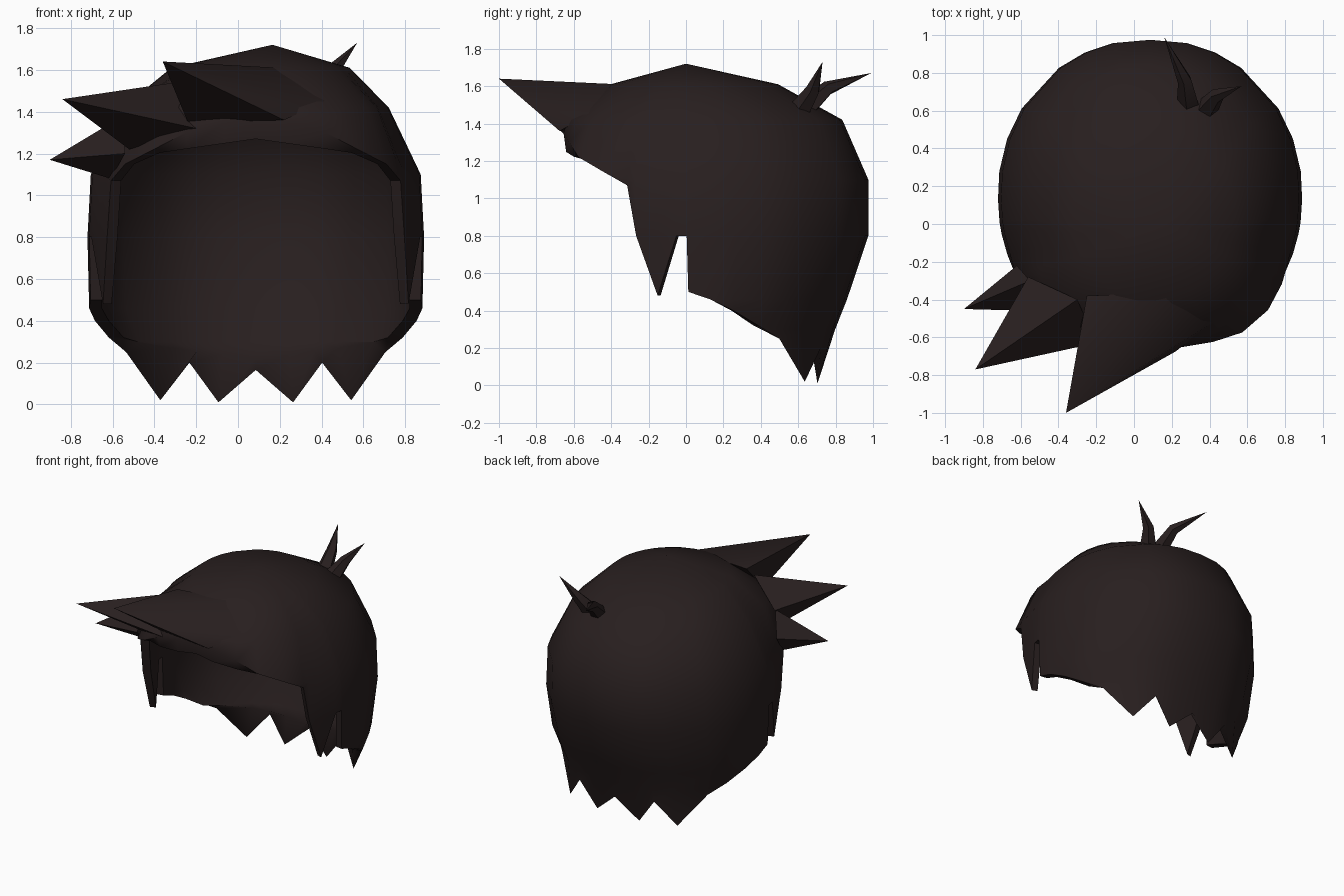
import bpy, bmesh
from math import sin, cos, radians
from mathutils import Vector

cube = bpy.data.objects.get("Cube")
if cube:
    bpy.data.objects.remove(cube)

mat = bpy.data.materials.new("dark brown hair")
mat.use_nodes = True
colour = (0.021, 0.0135, 0.0135, 1)
mat.diffuse_color = colour
mat.node_tree.nodes["Principled BSDF"].inputs["Base Color"].default_value = colour


def finish(bm, name, angle):
    """Clean the mesh, make the object and smooth it."""
    bmesh.ops.remove_doubles(bm, verts=bm.verts, dist=0.0005)
    bmesh.ops.recalc_face_normals(bm, faces=bm.faces)
    mesh = bpy.data.meshes.new(name)
    bm.to_mesh(mesh)
    bm.free()
    mesh.materials.append(mat)
    obj = bpy.data.objects.new(name, mesh)
    bpy.context.collection.objects.link(obj)
    bpy.ops.object.select_all(action='DESELECT')
    obj.select_set(True)
    bpy.context.view_layer.objects.active = obj
    bpy.ops.object.shade_smooth_by_angle(angle=radians(angle))


# Dome profile: height, width factor, depth factor
PROFILE = [(1.72, 0, 0), (1.61, .53, .53), (1.42, .79, .845), (1.1, .98, 1),
           (.8, 1, 1), (.46, .99, .865), (.3, .92, .79), (0, .87, .66)]
# Hem: angle from the back, height (nape spikes, ear notch, sideburn, fringe)
HEM = [(0, .165), (14, .01), (25, .2), (36, .02), (56, .25), (68, .32), (80, .4),
       (90, .46), (98, .5), (98.6, .8), (102.4, .8), (110, .48), (118, .8),
       (121, 1.07), (131, 1.15), (143, 1.22), (154, 1.3), (168, 1.35), (180, 1.37)]


def clamp(v):
    return max(0, min(1, v))


def factors(z):
    for (z0, a0, b0), (z1, a1, b1) in zip(PROFILE, PROFILE[1:]):
        if z >= z1:
            t = (z0 - z) / (z0 - z1)
            return a0 + (a1 - a0) * t, b0 + (b1 - b0) * t
    return PROFILE[-1][1:]


def shell_point(angle, z, inner):
    fx, fy = factors(z)
    turn = abs(angle)
    a = radians(angle)
    corner = abs(sin(2 * a))
    if turn > 90:
        if z < .8:
            fy = 1
        # fuller fringe
        bulge = (.06 + .05 * corner) * clamp((turn - 112) / 15) * clamp((z - 1) / .2)
        bulge *= clamp((1.6 - z) / .15)
    else:
        # squarer back and nape
        bulge = corner * (.02 + .09 * clamp((.25 - z) / .2))
    scale = .88 + .05 * clamp((z - .2) / .3) if inner else 1
    if z < .6 and 105 < turn < 115:      # slim sideburn tip
        scale = .92 if inner else .975
    scale *= 1 + bulge
    rise = max(0, (z - 1.4) / .32)
    drop = .07 * max(0, (z - 1.3) / .42) if inner else 0
    return Vector((.085 + .08 * rise ** 3 + .805 * fx * scale * sin(a),
                   .13 - .13 * rise + .845 * fy * scale * cos(a), z - drop))


# Hair cap: outer and inner skins joined along the hem
bm = bmesh.new()
columns = [(-a, h) for a, h in reversed(HEM[1:-1])] + HEM
rims = []
for inner in (False, True):
    grid = []
    for angle, hem in columns:
        turn = abs(angle)
        if inner and turn < 60:
            hem = max(hem, .22 + .0014 * turn)
        elif inner and turn > 120:
            hem = min(hem, 1.27 - .0018 * (180 - turn))
        levels = [max(row[0], hem) for row in PROFILE[:-1]] + [hem]
        grid.append([bm.verts.new(shell_point(angle, z, inner)) for z in levels])
    for i, right in enumerate(grid):
        left = grid[i - 1]
        for j in range(len(right) - 1):
            bm.faces.new((left[j], right[j], right[j + 1], left[j + 1]))
    rims.append([col[-1] for col in grid])
outer, inside = rims
for i in range(len(outer)):
    bm.faces.new((outer[i - 1], outer[i], inside[i], inside[i - 1]))
finish(bm, "hair_cap", 50)


# Swept fringe spikes
def spike(name, tip, base):
    bm = bmesh.new()
    verts = [bm.verts.new(p) for p in base + [tip]]
    bmesh.ops.convex_hull(bm, input=verts)
    finish(bm, name, 60)


spike("fringe_spike_middle", (-.36, -1, 1.64),
      [(.2, -.36, 1.61), (-.25, -.38, 1.58), (-.24, -.6, 1.35),
       (.22, -.675, 1.36), (.42, -.52, 1.45)])
spike("fringe_spike_side", (-.84, -.77, 1.46),
      [(-.3, -.4, 1.54), (-.56, -.28, 1.38), (-.52, -.45, 1.22), (-.2, -.63, 1.32)])
spike("fringe_spike_temple", (-.9, -.45, 1.17),
      [(-.55, -.3, 1.38), (-.62, -.22, 1.2), (-.61, -.3, 1.08), (-.54, -.46, 1.2)])


# Crown tuft: bent tapering strands
def strand(name, path, radii):
    bm = bmesh.new()
    path = [Vector(p) for p in path]
    turn = (path[-1] - path[0]).to_track_quat('Z', 'Y')
    rings = []
    for p, r in zip(path, radii):
        rings.append([bm.verts.new(p + turn @ Vector((r * cos(radians(k)), r * sin(radians(k)), 0)))
                      for k in range(0, 360, 72)])
    for low, high in zip(rings, rings[1:]):
        for k in range(5):
            bm.faces.new((low[k - 1], low[k], high[k], high[k - 1]))
    bm.faces.new(rings[0])
    finish(bm, name, 60)


strand("tuft_back", [(.29, .62, 1.46), (.27, .76, 1.59), (.16, .99, 1.67)], (.065, .04, 0))
strand("tuft_side", [(.38, .6, 1.46), (.44, .68, 1.58), (.57, .73, 1.73)], (.065, .04, 0))
